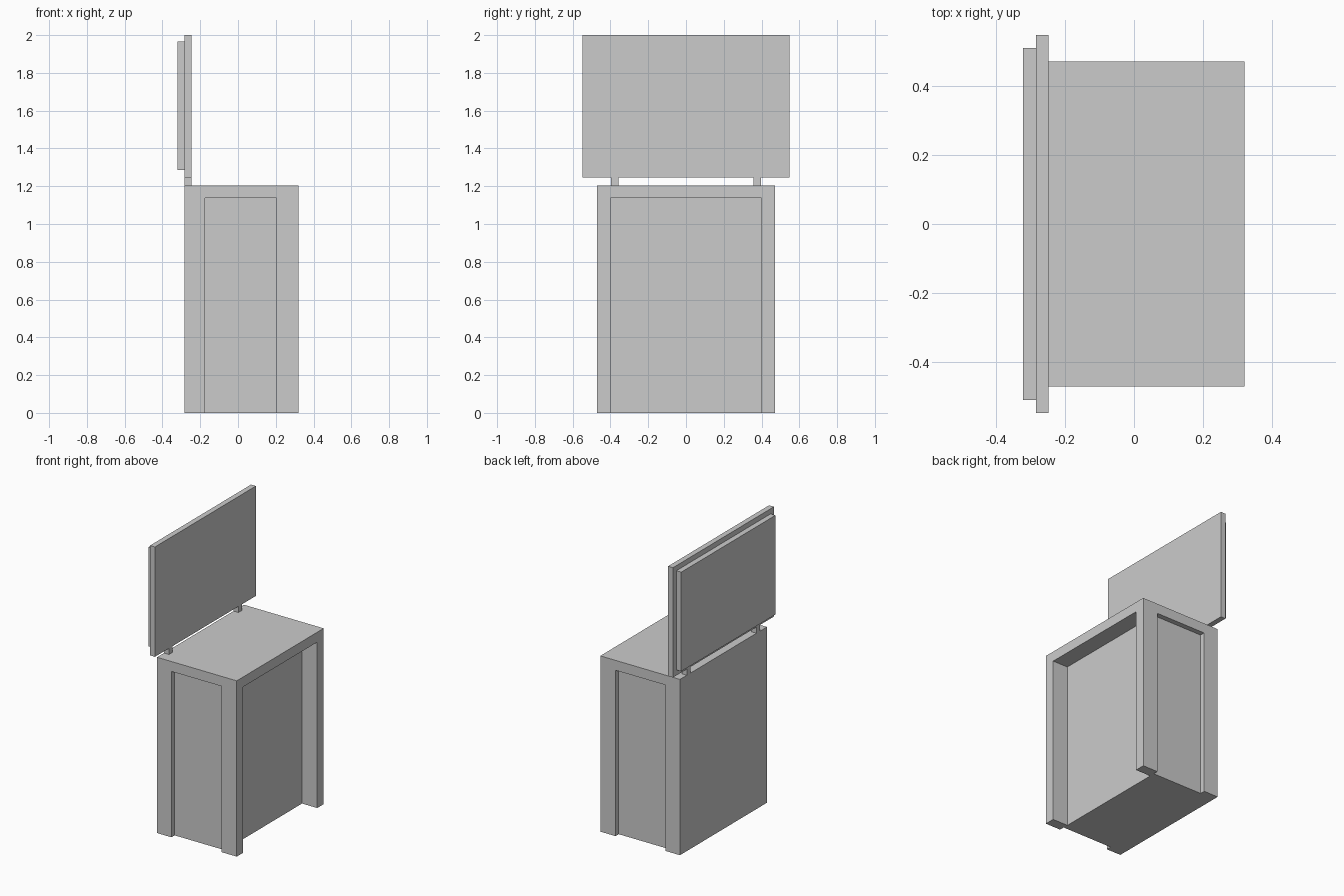
import bpy
import bmesh
from mathutils import Vector

default_cube = bpy.data.objects.get("Cube")
if default_cube:
    bpy.data.objects.remove(default_cube, do_unlink=True)

# Single plain grey finish
GREY = (0.6, 0.6, 0.6, 1.0)
grey = bpy.data.materials.new("plain_grey")
grey.use_nodes = True
grey.diffuse_color = GREY
grey.node_tree.nodes["Principled BSDF"].inputs["Base Color"].default_value = GREY


def box(name, x, y, z):
    """Box spanning the given (min, max) range on each axis."""
    low, high = (Vector(corner) for corner in zip(x, y, z))
    bm = bmesh.new()
    bmesh.ops.create_cube(bm, size=1)
    bmesh.ops.scale(bm, vec=high - low, verts=bm.verts)
    bmesh.ops.translate(bm, vec=(low + high) / 2, verts=bm.verts)
    mesh = bpy.data.meshes.new(name)
    bm.to_mesh(mesh)
    bm.free()
    mesh.materials.append(grey)
    obj = bpy.data.objects.new(name, mesh)
    bpy.context.collection.objects.link(obj)
    return obj


def carve(target, cutter):
    """Subtract the cutter from the target, then discard it."""
    cutter.hide_render = True
    mod = target.modifiers.new("recess", 'BOOLEAN')
    mod.operation = 'DIFFERENCE'
    mod.solver = 'EXACT'
    mod.object = cutter
    bpy.context.view_layer.objects.active = target
    bpy.ops.object.modifier_apply(modifier=mod.name)
    bpy.data.objects.remove(cutter, do_unlink=True)


BACK, SCREEN_FRONT, FRONT = -0.284, -0.247, 0.32
HALF_DEPTH, TOP, RECESS_TOP = 0.471, 1.205, 1.137
PANEL_DEPTH, INNER_X, INNER_Y = 0.436, 0.205, 0.401

# Cabinet body with a deep recess on its broad face
cabinet = box("cabinet", (BACK, FRONT), (-HALF_DEPTH, HALF_DEPTH), (0, TOP))
carve(cabinet, box("knee_recess", (INNER_X, 1), (-INNER_Y, INNER_Y), (-1, RECESS_TOP)))

# Shallow recessed panels on both narrow ends, and the two screen posts
for side, label in ((-1, "front"), (1, "back")):
    carve(cabinet, box(label + "_panel_recess", (-0.175, INNER_X),
                       sorted((side * PANEL_DEPTH, side)), (-1, RECESS_TOP)))
    box(label + "_screen_post", (BACK, SCREEN_FRONT),
        sorted((side * 0.358, side * 0.396)), (TOP, 1.247))

# Upright screen and the backing plate behind it
box("screen", (BACK, SCREEN_FRONT), (-0.547, 0.547), (1.247, 2))
box("screen_backing", (-0.321, BACK), (-0.51, 0.51), (1.285, 1.965))
